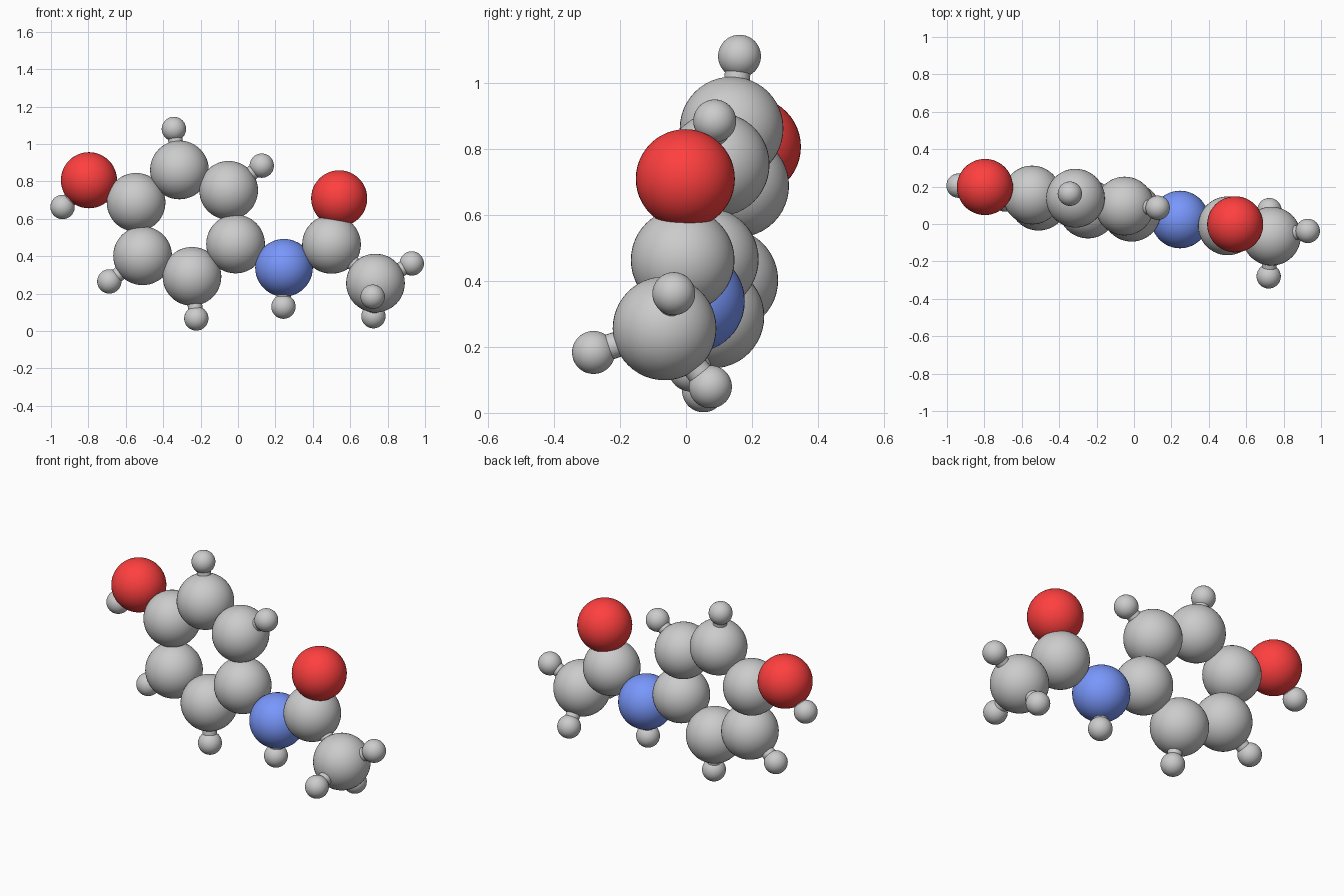
import bpy
from mathutils import Vector

if "Cube" in bpy.data.objects:
    bpy.data.objects.remove(bpy.data.objects["Cube"])


def material(name, rgb):
    m = bpy.data.materials.new(name)
    m.diffuse_color = (*rgb, 1)
    m.use_nodes = True
    m.node_tree.nodes["Principled BSDF"].inputs["Base Color"].default_value = m.diffuse_color
    return m


red = material("oxygen_red", (1.0, 0.05, 0.05))
blue = material("nitrogen_blue", (0.19, 0.31, 0.97))

# element: radius and material
kinds = {
    "carbon": (0.157, None),
    "oxygen": (0.15, red),
    "nitrogen": (0.154, blue),
    "hydrogen": (0.065, None),
}

# atoms: kind and centre
atoms = {
    "ring_1": ("carbon", (-0.013, 0.063, 0.465)),
    "ring_2": ("carbon", (-0.05, 0.096, 0.752)),
    "ring_3": ("carbon", (-0.313, 0.138, 0.861)),
    "ring_4": ("carbon", (-0.545, 0.155, 0.688)),
    "ring_5": ("carbon", (-0.51, 0.122, 0.402)),
    "ring_6": ("carbon", (-0.246, 0.080, 0.292)),
    "ring_h2": ("hydrogen", (0.127, 0.087, 0.884)),
    "ring_h3": ("hydrogen", (-0.343, 0.162, 1.080)),
    "ring_h5": ("hydrogen", (-0.688, 0.131, 0.265)),
    "ring_h6": ("hydrogen", (-0.223, 0.053, 0.067)),
    "hydroxyl_o": ("oxygen", (-0.797, 0.198, 0.806)),
    "hydroxyl_h": ("hydrogen", (-0.938, 0.205, 0.663)),
    "amide_n": ("nitrogen", (0.246, 0.024, 0.338)),
    "amide_h": ("hydrogen", (0.243, 0.013, 0.130)),
    "carbonyl_c": ("carbon", (0.50, -0.01, 0.463)),
    "carbonyl_o": ("oxygen", (0.541, -0.002, 0.709)),
    "methyl_c": ("carbon", (0.735, -0.065, 0.256)),
    "methyl_h1": ("hydrogen", (0.929, -0.037, 0.361)),
    "methyl_h2": ("hydrogen", (0.72, -0.28, 0.183)),
    "methyl_h3": ("hydrogen", (0.724, 0.074, 0.079)),
}

bonds = [(f"ring_{i}", f"ring_{i % 6 + 1}") for i in range(1, 7)]
bonds += [(f"ring_{i}", f"ring_h{i}") for i in (2, 3, 5, 6)]
bonds += [("methyl_c", f"methyl_h{i}") for i in (1, 2, 3)]
bonds += [
    ("ring_4", "hydroxyl_o"), ("hydroxyl_o", "hydroxyl_h"),
    ("ring_1", "amide_n"), ("amide_n", "amide_h"),
    ("amide_n", "carbonyl_c"), ("carbonyl_c", "carbonyl_o"),
    ("carbonyl_c", "methyl_c"),
]

# atom spheres
for name, (kind, pos) in atoms.items():
    radius, mat = kinds[kind]
    bpy.ops.mesh.primitive_uv_sphere_add(segments=48, ring_count=24, radius=radius, location=pos)
    ob = bpy.context.object
    ob.name = f"{kind}_{name}"
    bpy.ops.object.shade_smooth()
    if mat:
        ob.data.materials.append(mat)

# bond sticks between atom centres
for a, b in bonds:
    p, q = Vector(atoms[a][1]), Vector(atoms[b][1])
    d = q - p
    bpy.ops.mesh.primitive_cylinder_add(vertices=24, radius=0.039, depth=d.length, location=(p + q) / 2,
                                        rotation=d.to_track_quat('Z', 'Y').to_euler())
    ob = bpy.context.object
    ob.name = f"bond_{a}_to_{b}"
    bpy.ops.object.shade_smooth_by_angle()
